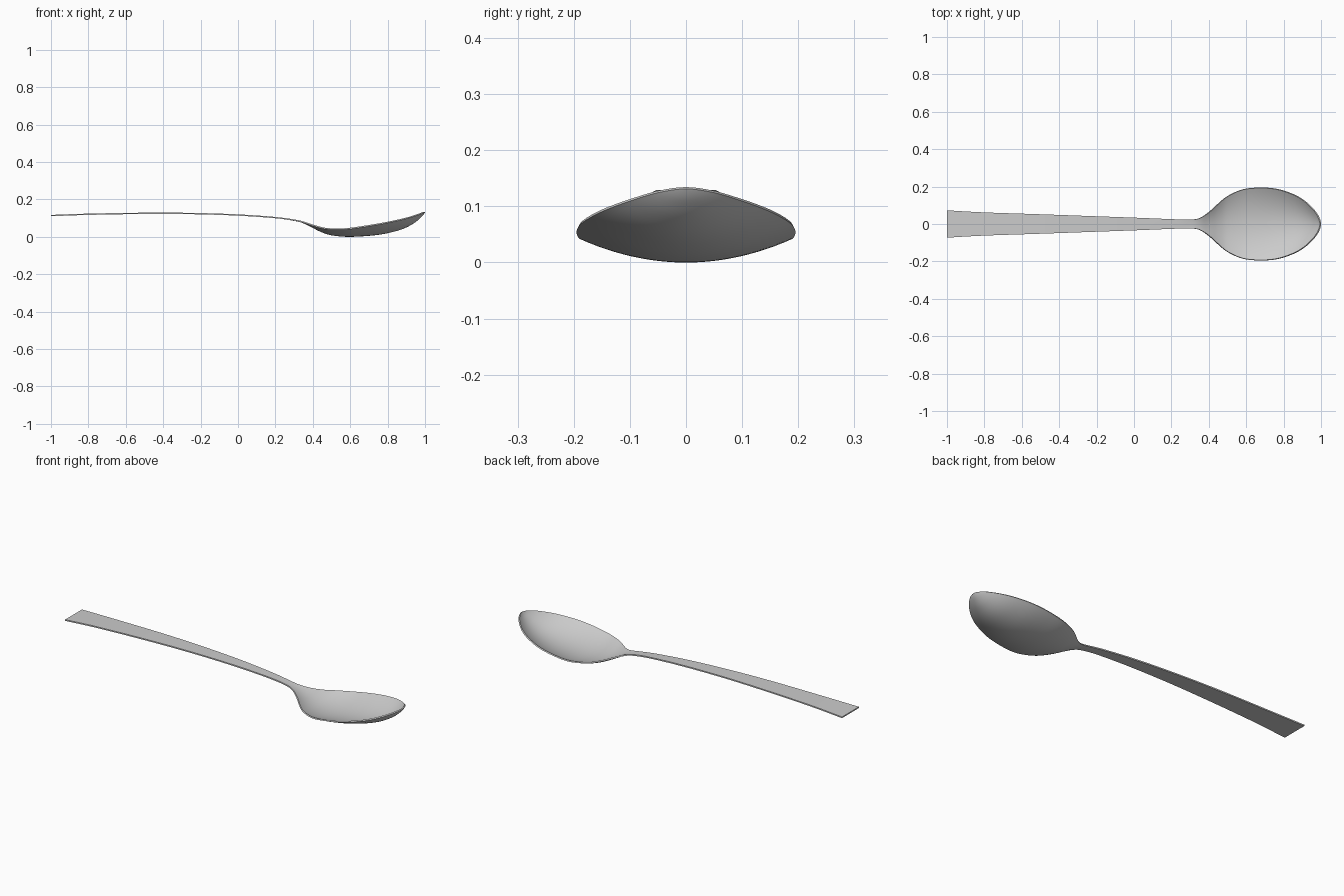
import bpy, bmesh

if "Cube" in bpy.data.objects:
    bpy.data.objects.remove(bpy.data.objects["Cube"])

THICK = 0.007
# stations along the spoon: x, half width, underside rim z, underside centre z
STATIONS = [
    (-1.0, .073, .110, .110), (-.8, .062, .117, .117), (-.5, .052, .122, .122),
    (-.25, .043, .121, .121), (0, .034, .113, .113), (.2, .026, .099, .099),
    (.3, .024, .086, .085), (.35, .032, .075, .072), (.4, .065, .059, .047),
    (.45, .110, .045, .023), (.5, .150, .039, .008), (.58, .185, .040, .0),
    (.67, .195, .052, .003), (.76, .189, .067, .012), (.84, .165, .083, .029),
    (.90, .134, .097, .050), (.95, .092, .112, .079), (.985, .047, .125, .110),
    (1.0, 0, .131, .131),
]
STEPS, ACROSS = 5, 24


def smooth_rows(pts, steps):
    """Catmull-Rom through the stations, mirrored at the tip so it rounds off."""
    first = tuple(2 * a - b for a, b in zip(pts[0], pts[1]))
    p = pts[-2]
    ext = [first] + pts + [(p[0], -p[1], p[2], p[3])]
    rows = []
    for i in range(1, len(ext) - 2):
        for s in range(steps):
            t = s / steps
            rows.append([.5 * (2 * b + (c - a) * t + (2 * a - 5 * b + 4 * c - d) * t * t
                               + (3 * b - a - 3 * c + d) * t ** 3)
                         for a, b, c, d in zip(*ext[i - 1:i + 3])])
    return rows + [list(pts[-1])]


# spoon skin: parabolic cross-section swept along the stations
bm = bmesh.new()
grid = []
for x, w, rim, mid in smooth_rows(STATIONS, STEPS):
    vs = [2 * j / ACROSS - 1 for j in range(ACROSS + 1)]
    grid.append([bm.verts.new((x, w * v, mid + (rim - mid) * v * v)) for v in vs])
for a, b in zip(grid, grid[1:]):
    for j in range(ACROSS):
        bm.faces.new((a[j], b[j], b[j + 1], a[j + 1]))
bmesh.ops.remove_doubles(bm, verts=bm.verts, dist=1e-5)
mesh = bpy.data.meshes.new("spoon")
bm.to_mesh(mesh)
bm.free()
spoon = bpy.data.objects.new("spoon", mesh)
bpy.context.collection.objects.link(spoon)

# metal thickness, grown upward from the underside
solid = spoon.modifiers.new("thickness", 'SOLIDIFY')
solid.thickness = THICK
solid.offset = 1
bpy.context.view_layer.objects.active = spoon
spoon.select_set(True)
bpy.ops.object.modifier_apply(modifier=solid.name)
bpy.ops.object.shade_smooth_by_angle(angle=0.7)
